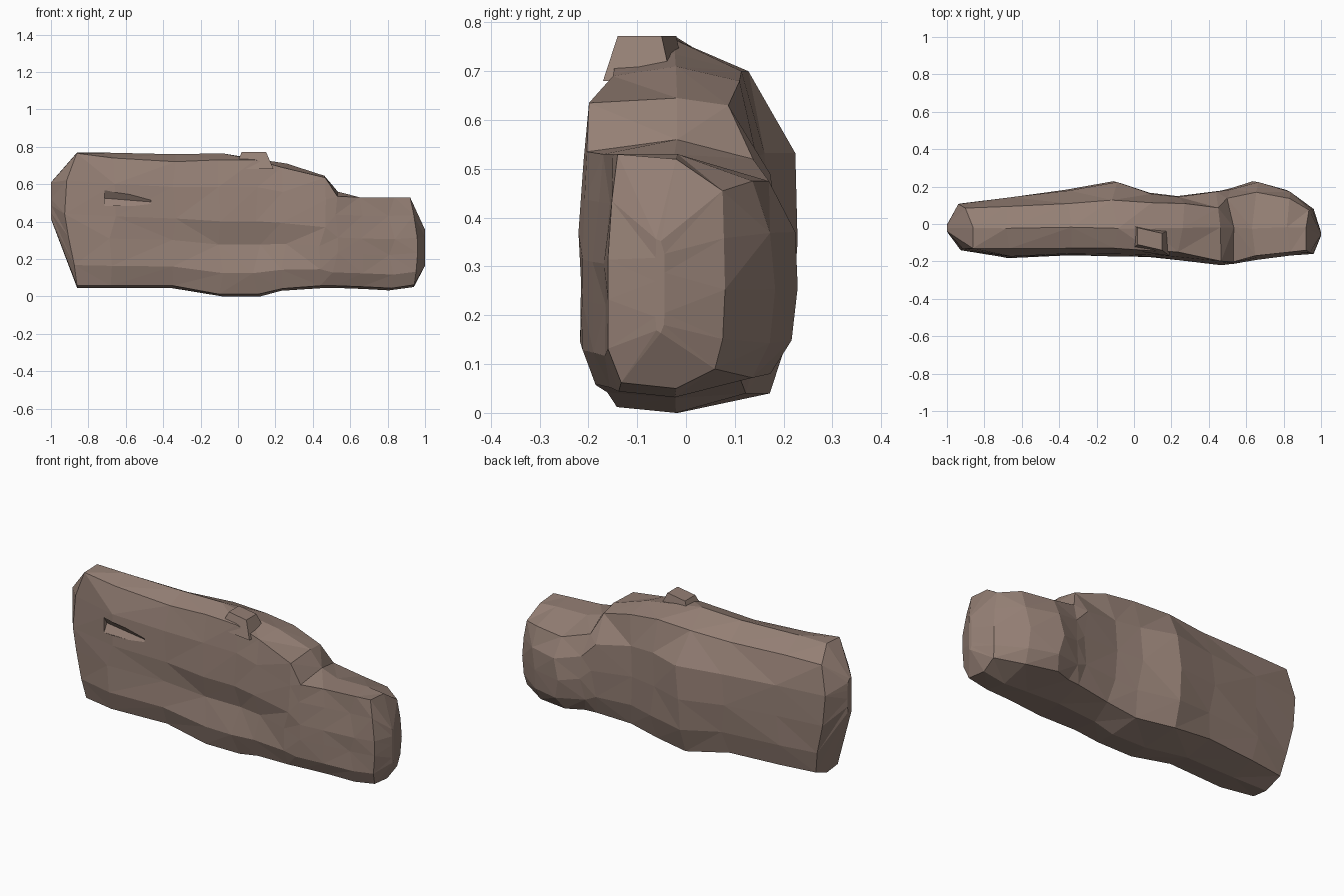
import bpy, bmesh, math, random

if "Cube" in bpy.data.objects:
    bpy.data.objects.remove(bpy.data.objects["Cube"])
random.seed(4)

stone = bpy.data.materials.new("warm brown stone")
stone.diffuse_color = (0.30, 0.215, 0.178, 1)
stone.use_nodes = True
stone.node_tree.nodes["Principled BSDF"].inputs["Base Color"].default_value = stone.diffuse_color


def make_object(name, bm):
    bmesh.ops.recalc_face_normals(bm, faces=bm.faces)
    mesh = bpy.data.meshes.new(name)
    bm.to_mesh(mesh)
    bm.free()
    mesh.materials.append(stone)
    obj = bpy.data.objects.new(name, mesh)
    bpy.context.collection.objects.link(obj)
    return obj


# Cross-sections along the boulder:
# x, bottom z, top z (front, middle, back), y (front rim, front, back, back rim)
STATIONS = [
    (-0.86, 0.045, 0.765, 0.77, 0.70, -0.13, -0.14, 0.11, 0.085),
    (-0.67, 0.045, 0.740, 0.768, 0.70, -0.13, -0.18, 0.145, 0.09),
    (-0.35, 0.045, 0.720, 0.76, 0.69, -0.13, -0.165, 0.185, 0.11),
    (-0.10, 0.000, 0.730, 0.765, 0.70, -0.13, -0.17, 0.23, 0.13),
    (0.10, 0.000, 0.730, 0.735, 0.70, -0.14, -0.175, 0.17, 0.11),
    (0.25, 0.030, 0.690, 0.71, 0.68, -0.15, -0.19, 0.15, 0.11),
    (0.45, 0.045, 0.635, 0.645, 0.63, -0.20, -0.22, 0.175, 0.09),
    (0.515, 0.045, 0.535, 0.56, 0.52, -0.20, -0.215, 0.19, 0.14),
    (0.65, 0.040, 0.530, 0.53, 0.475, -0.17, -0.19, 0.23, 0.17),
    (0.82, 0.032, 0.530, 0.53, 0.475, -0.15, -0.165, 0.18, 0.14),
    (0.94, 0.050, 0.530, 0.52, 0.455, -0.14, -0.16, 0.08, 0.075),
]


def section(x, zb, ztf, ztm, ztb, yrim, yf, yb, ybrim):
    h, hb = ztf - zb, ztb - zb
    dent = 0.03 * math.exp(-(x / 0.4) ** 2)      # recess along the front
    return [
        (0.83 * yf, zb + 0.012),
        (yf, zb + 0.17 * h),
        (yf + dent, zb + 0.38 * h),
        (yf - 0.1 * dent, zb + 0.55 * h),
        (yf * 0.95, zb + 0.80 * h),
        (yrim, ztf), (-0.02, ztm), (ybrim, ztb),
        (yb * 0.97, zb + 0.76 * hb),
        (yb, zb + 0.5 * hb),
        (yb * 0.94, zb + 0.25 * hb),
        (yb * 0.74, zb + 0.04),
        (-0.02, zb),
    ]


# Boulder body: loft the sections, then close each end with a small blunt tip
rings = []
for i, st in enumerate(STATIONS):
    pts, ring = section(*st), []
    end = -1 if i == 0 else (1 if i == len(STATIONS) - 1 else 0)
    for y, z in pts:
        v = min(1, max(0, (z - st[1]) / (st[3] - st[1])))
        x = st[0]
        if end == -1:
            x -= 0.07 * math.sin(math.pi * v ** 1.5) + 0.15 * max(0, y) * v
        elif end == 1:
            x += 0.03 * math.sin(math.pi * v) - 0.02 * v
        else:
            x += random.uniform(-0.02, 0.02)
            y += random.uniform(-0.004, 0.004)
        ring.append((x, y, z))
    rings.append(ring)
left_tip = [(-1.0, -0.02 + 0.15 * y, 0.51 + 0.27 * (z - 0.4)) for x, y, z in rings[0]]
right_tip = [(1.0, -0.05 + 0.08 * y, 0.26 + 0.4 * (z - 0.29)) for x, y, z in rings[-1]]
rings = [left_tip] + rings + [right_tip]

bm = bmesh.new()
loops = [[bm.verts.new(p) for p in ring] for ring in rings]
n = len(loops[0])
for a, b in zip(loops, loops[1:]):
    for k in range(n):
        bm.faces.new((a[k], a[(k + 1) % n], b[(k + 1) % n], b[k]))
bm.faces.new(loops[0])
bm.faces.new(loops[-1])
bmesh.ops.triangulate(bm, faces=bm.faces)
body = make_object("boulder_body", bm)

# Small notch chipped in the front left
bm = bmesh.new()
bmesh.ops.create_cone(bm, cap_ends=True, segments=5, radius1=0.05, radius2=0.025, depth=0.25)
for v in bm.verts:
    x, y, z = v.co
    v.co = (z - 0.59, y * 0.8 - 0.18, x * 0.9 + 0.515 - 0.08 * z)
cutter = make_object("notch_cutter", bm)
cutter.hide_render = True
cutter.hide_viewport = True
cut = body.modifiers.new("notch", 'BOOLEAN')
cut.operation = 'DIFFERENCE'
cut.solver = 'EXACT'
cut.object = cutter

# Tapered knob on the top ridge
bm = bmesh.new()
bmesh.ops.create_cube(bm, size=1)
for v in bm.verts:
    x, y, z = v.co
    if z > 0:
        v.co = (0.085 + 0.13 * x, -0.08 + 0.09 * y - 0.03 * x, 0.772)
    else:
        v.co = (0.085 + 0.21 * x, -0.085 + 0.14 * y - 0.03 * x, 0.68)
make_object("top_knob", bm)
